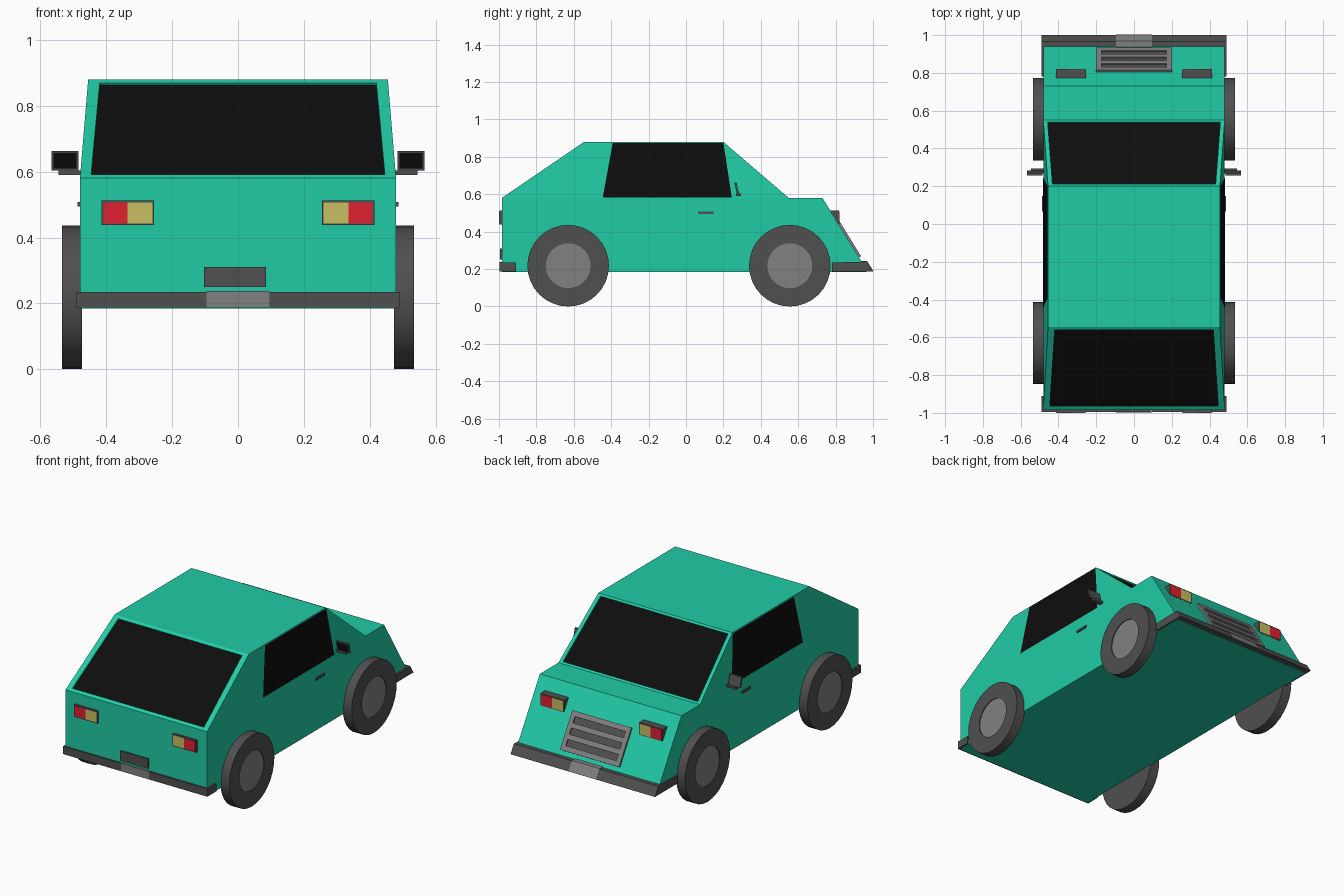
import bpy, bmesh, math
from mathutils import Vector, Matrix

if "Cube" in bpy.data.objects:
    bpy.data.objects.remove(bpy.data.objects["Cube"])


def material(name, rgb):
    m = bpy.data.materials.new(name)
    m.diffuse_color = (*rgb, 1)
    m.use_nodes = True
    m.node_tree.nodes["Principled BSDF"].inputs["Base Color"].default_value = m.diffuse_color
    return m


PAINT = material("teal_paint", (0.015, 0.6, 0.38))
BLACK = material("black_glass", (0.004, 0.004, 0.004))
DARK = material("dark_grey", (0.08, 0.08, 0.08))
LIGHT = material("light_grey", (0.22, 0.22, 0.22))
RED = material("red_lens", (0.75, 0.015, 0.03))
YELLOW = material("yellow_lens", (0.58, 0.52, 0.12))


def finish(bm, name, mat, mirror=False):
    bmesh.ops.remove_doubles(bm, verts=bm.verts, dist=1e-5)
    bmesh.ops.recalc_face_normals(bm, faces=bm.faces)
    mesh = bpy.data.meshes.new(name)
    bm.to_mesh(mesh)
    bm.free()
    mesh.materials.append(mat)
    ob = bpy.data.objects.new(name, mesh)
    bpy.context.collection.objects.link(ob)
    if mirror:
        ob.modifiers.new("mirror", 'MIRROR').use_clip = False
    return ob


def box(name, mat, x, y, z, mirror=False):
    """Box from its (min, max) range on each axis."""
    bm = bmesh.new()
    bmesh.ops.create_cube(bm, size=1)
    for v in bm.verts:
        v.co = [r[0] if c < 0 else r[1] for c, r in zip(v.co, (x, y, z))]
    return finish(bm, name, mat, mirror)


def prism(name, mat, profile, x0, x1, mirror=False):
    """Extrude a (y, z) profile along x."""
    bm = bmesh.new()
    f = bm.faces.new([bm.verts.new((x0, y, z)) for y, z in profile])
    ext = bmesh.ops.extrude_face_region(bm, geom=[f], use_keep_orig=True)["geom"]
    bmesh.ops.translate(bm, vec=(x1 - x0, 0, 0),
                        verts=[g for g in ext if isinstance(g, bmesh.types.BMVert)])
    return finish(bm, name, mat, mirror)


def poly(name, mat, points, mirror=False):
    bm = bmesh.new()
    bm.faces.new([bm.verts.new(p) for p in points])
    return finish(bm, name, mat, mirror)


def lathe(name, mat, profile, y, z):
    """Spin an (x, radius) profile round a wheel axle."""
    bm = bmesh.new()
    vs = [bm.verts.new((x, y, z + r)) for x, r in profile]
    es = [bm.edges.new(p) for p in zip(vs, vs[1:])]
    bmesh.ops.spin(bm, geom=vs + es, cent=(0, y, z), axis=(1, 0, 0),
                   angle=math.tau, steps=32)
    ob = finish(bm, name, mat, True)
    for o in bpy.context.selected_objects:
        o.select_set(False)
    ob.select_set(True)
    bpy.context.view_layer.objects.active = ob
    bpy.ops.object.shade_smooth_by_angle(angle=math.radians(35))


# Body shell: lower hull plus tapered cabin
W, T, BELT, ROOF = 0.48, 0.455, 0.58, 0.88
bm = bmesh.new()


def pair(w, y, z):
    return [bm.verts.new((s * w, y, z)) for s in (1, -1)]


b0, b1 = pair(W, -0.985, 0.19), pair(W, 0.97, 0.19)
r0, r1 = pair(W, -0.985, BELT), pair(T, -0.545, ROOF)
f1, f0, nose = pair(T, 0.2, ROOF), pair(W, 0.55, BELT), pair(W, 0.73, BELT)
for a, b in ((b0, r0), (r1, f1), (f0, nose), (nose, b1), (b1, b0)):
    bm.faces.new((a[0], a[1], b[1], b[0]))
for i in (0, 1):
    bm.faces.new([p[i] for p in (b0, r0, f0, nose, b1)])
    bm.faces.new([p[i] for p in (r0, r1, f1, f0)])


def window_frame(low, high, in_low, in_high, depth=0.008):
    """Frame a sloping window; return the corners of the recessed glass."""
    outer = [low[0], low[1], high[1], high[0]]
    n = (low[0].co - low[1].co).cross(high[0].co - low[0].co).normalized()
    if n.z < 0:
        n.negate()
    pts = []
    for (w, t), signs in ((in_low, (1, -1)), (in_high, (-1, 1))):
        for s in signs:
            p = low[0].co.lerp(high[0].co, t)
            pts.append(Vector((s * w, p.y, p.z)))
    flush = [bm.verts.new(p) for p in pts]
    sunk = [bm.verts.new(p - n * depth) for p in pts]
    for i in range(4):
        j = (i + 1) % 4
        bm.faces.new((outer[i], outer[j], flush[j], flush[i]))
        bm.faces.new((flush[i], flush[j], sunk[j], sunk[i]))
    return [v.co.copy() for v in sunk]


rear_glass = window_frame(r0, r1, (0.446, 0.04), (0.42, 0.965))
front_glass = window_frame(f0, f1, (0.457, 0.03), (0.432, 0.97))
finish(bm, "body", PAINT)
poly("back_window", BLACK, rear_glass)
poly("windshield", BLACK, front_glass)

# Side windows lying on the tapered cabin sides
side = [(-0.445, 0.582), (-0.392, 0.875), (0.2, 0.875), (0.245, 0.582)]
poly("side_window", BLACK,
     [(W - (z - BELT) / 0.3 * (W - T) + 0.002, y, z) for y, z in side], True)

# Wheels
for label, y in (("back", -0.63), ("front", 0.555)):
    lathe(label + "_tyre", DARK, [(0.474, 0), (0.474, 0.218), (0.535, 0.218),
                                  (0.535, 0.12), (0.528, 0.12)], y, 0.218)
    lathe(label + "_hub", LIGHT, [(0.53, 0.121), (0.53, 0)], y, 0.218)

# Bumpers with pale centre pieces
box("back_bumper", DARK, (-0.49, 0.49), (-0.996, -0.91), (0.188, 0.235))
box("back_bumper_centre", LIGHT, (-0.095, 0.095), (-0.998, -0.95), (0.189, 0.237))
nose_bar = [(0.78, 0.188), (1.0, 0.188), (0.967, 0.24), (0.78, 0.235)]
prism("front_bumper", DARK, nose_bar, -0.49, 0.49)
prism("front_bumper_centre", LIGHT,
      [(0.9, 0.189), (1.002, 0.189), (0.968, 0.243), (0.9, 0.243)], -0.095, 0.095)
# Bottom panel keeps the underside in body colour
box("floor", PAINT, (-W, W), (-0.985, 0.965), (0.185, 0.19))

# Lamps: housing, red outer lens, yellow inner lens
for label, s, y in (("back", -1, 0.998), ("front", 1, 0.818)):
    def span(a, b):
        return sorted((s * a, s * b))
    box(label + "_lamp_housing", DARK, (0.255, 0.414), span(y - 0.09, y), (0.438, 0.512), True)
    box(label + "_red_lens", RED, (0.335, 0.409), span(y - 0.02, y + 0.002), (0.443, 0.507), True)
    box(label + "_yellow_lens", YELLOW, (0.26, 0.335), span(y - 0.02, y + 0.002), (0.443, 0.507), True)

# Rear plate holder
box("plate_holder", DARK, (-0.103, 0.085), (-0.994, -0.98), (0.25, 0.31))

# Grille on the sloping nose
SLOPE = Matrix.Translation((0, 0.865, 0.361)) @ Matrix.Rotation(math.atan2(-0.39, 0.24), 4, 'X')
box("grille_back", DARK, (-0.19, 0.19), (-0.11, 0.11), (-0.01, 0.004)).matrix_world = SLOPE
for i in range(4):
    c = -0.1 + i * 0.0667
    box("grille_bar", LIGHT, (-0.175, 0.175), (c - 0.015, c + 0.015), (-0.01, 0.012)).matrix_world = SLOPE
box("grille_side", LIGHT, (0.172, 0.2), (-0.115, 0.115), (-0.01, 0.012), True).matrix_world = SLOPE

# Door mirrors and handles
box("mirror_arm", DARK, (0.47, 0.545), (0.268, 0.294), (0.59, 0.603), True)
tilt = [(0.258, 0.663), (0.27, 0.663), (0.284, 0.603), (0.272, 0.603)]
prism("mirror_shell", DARK, tilt, 0.485, 0.566, True)
poly("mirror_glass", BLACK, [(0.491, 0.268, 0.609), (0.56, 0.268, 0.609),
                             (0.56, 0.257, 0.657), (0.491, 0.257, 0.657)], True)
box("door_handle", DARK, (0.475, 0.487), (0.065, 0.147), (0.494, 0.508), True)
